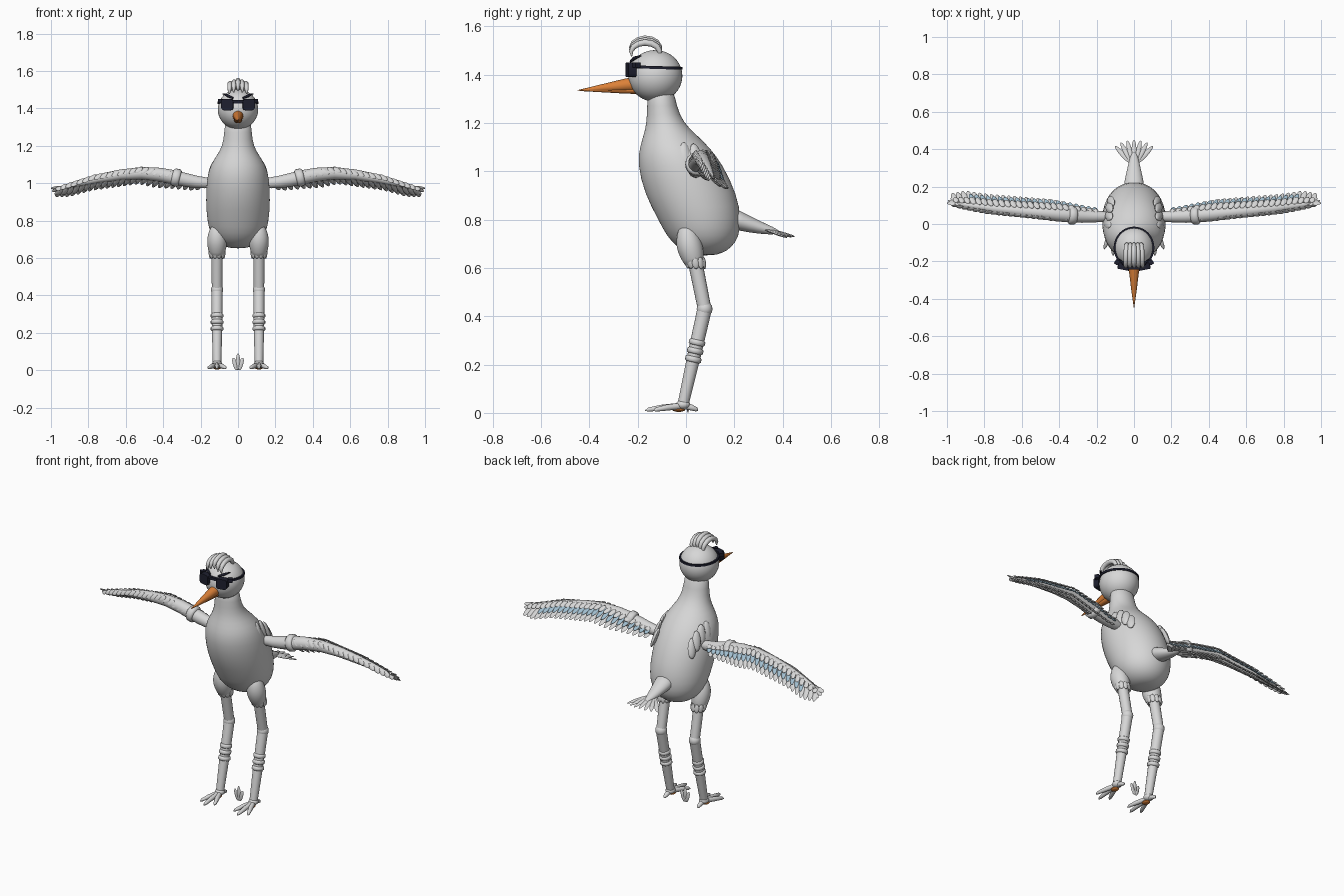
import bpy, bmesh, math
from mathutils import Vector as V, Matrix

if "Cube" in bpy.data.objects:
    bpy.data.objects.remove(bpy.data.objects["Cube"], do_unlink=True)


def material(name, rgb):
    m = bpy.data.materials.new(name)
    m.use_nodes = True
    m.diffuse_color = (*rgb, 1)
    m.node_tree.nodes["Principled BSDF"].inputs["Base Color"].default_value = (*rgb, 1)
    return m


WHITE = material("soft white", (0.68, 0.68, 0.68))
ORANGE = material("beak orange", (0.72, 0.22, 0.04))
DARK = material("dark navy", (0.013, 0.014, 0.028))
BLUE = material("pale blue", (0.36, 0.52, 0.63))


def finish(name, bm, mat, mirror=False, subsurf=0, angle=50):
    bmesh.ops.recalc_face_normals(bm, faces=bm.faces)
    me = bpy.data.meshes.new(name)
    bm.to_mesh(me)
    bm.free()
    me.materials.append(mat)
    me.shade_smooth()
    me.set_sharp_from_angle(angle=math.radians(angle))
    ob = bpy.data.objects.new(name, me)
    bpy.context.scene.collection.objects.link(ob)
    if mirror:
        ob.modifiers.new("mirror", 'MIRROR')
    if subsurf:
        s = ob.modifiers.new("smooth", 'SUBSURF')
        s.levels = s.render_levels = subsurf
    return ob


def ball(bm, loc, size, seg=24, rot=None):
    mtx = Matrix.Translation(loc) @ (rot or Matrix()) @ Matrix.Diagonal((*size, 1))
    bmesh.ops.create_uvsphere(bm, u_segments=seg, v_segments=max(6, seg // 2), radius=1, matrix=mtx)


def leaf(bm, base, d, n, length, width, thick=0.005):
    """Flattened feather starting at base, pointing along d, facing n."""
    d = V(d).normalized()
    side = V(n).cross(d).normalized()
    n = d.cross(side)
    cols = Matrix((side * width, n * thick, d * length / 2)).transposed().to_4x4()
    mtx = Matrix.Translation(V(base) + d * length / 2) @ cols
    bmesh.ops.create_uvsphere(bm, u_segments=8, v_segments=8, radius=1, matrix=mtx)


def loft(bm, rings):
    loops = [[bm.verts.new(p) for p in r] for r in rings]
    n = len(loops[0])
    for a, b in zip(loops, loops[1:]):
        for i in range(n):
            bm.faces.new((a[i], a[(i + 1) % n], b[(i + 1) % n], b[i]))
    bm.faces.new(loops[0])
    bm.faces.new(loops[-1])


def tube(bm, pts, radii, seg=16, ref=(1, 0, 0), flat=1):
    """Round tube through pts; ref gives the width axis, flat squashes the other."""
    pts = [V(p) for p in pts]
    rings = []
    for i, (p, r) in enumerate(zip(pts, radii)):
        t = (pts[min(i + 1, len(pts) - 1)] - pts[max(i - 1, 0)]).normalized()
        up = t.cross(V(ref)).normalized()
        w = up.cross(t)
        angles = [math.tau * k / seg for k in range(seg)]
        rings.append([p + w * r * math.cos(a) + up * r * flat * math.sin(a) for a in angles])
    loft(bm, rings)


def box(bm, loc, size, rot=None):
    mtx = Matrix.Translation(loc) @ (rot or Matrix()) @ Matrix.Diagonal((*size, 1))
    bmesh.ops.create_cube(bm, size=1, matrix=mtx)


# Body and neck: stacked ellipses (height, front, back, half width)
bm = bmesh.new()
profile = [(0.652, 0.05, 0.11, 0.03), (0.66, 0.01, 0.15, 0.07), (0.685, -0.035, 0.19, 0.112),
           (0.73, -0.08, 0.22, 0.148), (0.80, -0.115, 0.23, 0.166), (0.905, -0.172, 0.212, 0.173),
           (1.03, -0.202, 0.152, 0.168), (1.10, -0.192, 0.097, 0.147), (1.15, -0.176, 0.045, 0.112),
           (1.20, -0.163, -0.01, 0.083), (1.27, -0.161, -0.04, 0.073), (1.35, -0.158, -0.05, 0.07)]
rings = []
for z, front, back, rx in profile:
    ang = [math.tau * k / 32 for k in range(32)]
    rings.append([V((rx * math.cos(a), (front + back) / 2 + (back - front) / 2 * math.sin(a), z)) for a in ang])
loft(bm, rings)
finish("body", bm, WHITE, subsurf=1, angle=180)

# Head
HEAD = V((0, -0.127, 1.395))
bm = bmesh.new()
ball(bm, HEAD, (0.108, 0.112, 0.107), 40)
finish("head", bm, WHITE)

# Beak in two halves
bm = bmesh.new()
tube(bm, [(0, -0.2, 1.362), (0, -0.25, 1.357), (0, -0.35, 1.345), (0, -0.45, 1.335)],
     [0.03, 0.027, 0.015, 0.001])
finish("upper_beak", bm, ORANGE)
bm = bmesh.new()
tube(bm, [(0, -0.2, 1.337), (0, -0.25, 1.336), (0, -0.35, 1.335), (0, -0.435, 1.333)],
     [0.022, 0.019, 0.01, 0.001], flat=0.75)
finish("lower_beak", bm, ORANGE)

# Sunglasses: lenses, bridge, strap around the head
bm = bmesh.new()
box(bm, (0.055, -0.228, 1.42), (0.064, 0.034, 0.06), Matrix.Rotation(0.2, 4, 'Z'))
corners = [e for e in bm.edges if abs((e.verts[0].co - e.verts[1].co).normalized().y) > 0.9]
bmesh.ops.bevel(bm, geom=corners, offset=0.014, segments=3, affect='EDGES', profile=0.5)
finish("glasses_lens", bm, DARK, mirror=True, angle=35)
bm = bmesh.new()
box(bm, (0, -0.236, 1.44), (0.06, 0.016, 0.012))
finish("glasses_bridge", bm, DARK)
bm = bmesh.new()
box(bm, (0.091, -0.205, 1.44), (0.024, 0.026, 0.022), Matrix.Rotation(0.6, 4, 'Z'))
finish("glasses_hinge", bm, DARK, mirror=True)
bm = bmesh.new()
strap = [[], [], [], []]
for k in range(40):
    a = math.tau * k / 40
    for ring, (grow, dz) in zip(strap, ((-0.006, -0.006), (0.004, -0.006), (0.004, 0.006), (-0.006, 0.006))):
        y = -0.127 + (0.109 + grow) * math.sin(a)
        ring.append(bm.verts.new(((0.105 + grow) * math.cos(a), y, 1.43 + dz - 0.03 * (y + 0.127))))
for a, b in zip(strap, strap[1:] + strap[:1]):
    for i in range(40):
        bm.faces.new((a[i], a[i - 1], b[i - 1], b[i]))
finish("glasses_strap", bm, DARK, angle=35)

# Slanted brows
bm = bmesh.new()
tube(bm, [(0.026, -0.229, 1.455), (0.055, -0.214, 1.468), (0.08, -0.187, 1.478)],
     [0.005, 0.008, 0.003], 8, ref=(0, 0, 1))
finish("brow", bm, DARK, mirror=True)

# Curled crest
bm = bmesh.new()
for i in range(-2, 3):
    x, drop = i * 0.019, abs(i) * 0.008
    pts = []
    for k in range(9):
        a = math.radians(-15 + 215 * k / 8)
        pts.append((x * (1 + 0.03 * k), -0.168 + 0.06 * math.cos(a), 1.507 - drop + 0.042 * math.sin(a)))
    tube(bm, pts, [0.008, 0.011, 0.013, 0.014, 0.014, 0.013, 0.012, 0.009, 0.003], 10)
finish("crest", bm, WHITE, angle=70)

# Legs: thigh with ragged hem, upper leg, knee, shank, bands
X = 0.112
bm = bmesh.new()
tube(bm, [(X, 0, 0.785), (X, 0.002, 0.765), (X, 0.008, 0.72), (X, 0.017, 0.68), (X, 0.03, 0.64), (X, 0.038, 0.605)],
     [0.012, 0.036, 0.052, 0.055, 0.047, 0.036], 20)
finish("thigh", bm, WHITE, mirror=True, subsurf=1)
bm = bmesh.new()
for k in range(10):
    a = math.tau * k / 10
    out = V((math.cos(a), math.sin(a), 0))
    leaf(bm, V((X, 0.034, 0.645)) + out * 0.041, V((0, 0.2, -1)) - out * 0.1, out, 0.05, 0.014, 0.006)
finish("thigh_hem", bm, WHITE, mirror=True)
bm = bmesh.new()
KNEE, ANKLE = V((X, 0.077, 0.43)), V((X, -0.01, 0.045))
tube(bm, [(X, 0.037, 0.63), KNEE], [0.03, 0.028])
ball(bm, KNEE, (0.033, 0.033, 0.033), 16)
tube(bm, [KNEE, KNEE.lerp(ANKLE, 0.5), ANKLE], [0.03, 0.028, 0.023])
finish("lower_leg", bm, WHITE, mirror=True)
bm = bmesh.new()
down = (ANKLE - KNEE).normalized()
for f in (0.36, 0.45, 0.54):
    c = KNEE.lerp(ANKLE, f)
    tube(bm, [c - down * 0.012, c - down * 0.007, c + down * 0.007, c + down * 0.012],
         [0.028, 0.034, 0.034, 0.028])
finish("leg_band", bm, WHITE, mirror=True)

# Feet: ankle, three front toes, one back toe, and a sole pad
bm = bmesh.new()
ball(bm, (X, -0.012, 0.034), (0.027, 0.03, 0.02), 16)
for dx, dy in ((0, -0.16), (0.048, -0.125), (-0.048, -0.125), (0, 0.06)):
    mid = V((X + dx * 0.55, -0.01 + dy * 0.55, 0.022))
    tube(bm, [(X, -0.01, 0.03), mid, (X + dx * 0.9, -0.01 + dy * 0.9, 0.014), (X + dx, -0.01 + dy, 0.009)],
         [0.014, 0.013, 0.009, 0.001], 10, ref=(-dy, dx, 0))
finish("foot", bm, WHITE, mirror=True)
bm = bmesh.new()
ball(bm, (X, -0.03, 0.012), (0.02, 0.026, 0.008), 12)
finish("sole_pad", bm, ORANGE, mirror=True)

# Tail stump and fan
bm = bmesh.new()
tube(bm, [(0, 0.17, 0.815), (0, 0.23, 0.79), (0, 0.30, 0.768), (0, 0.36, 0.753), (0, 0.385, 0.748)],
     [0.062, 0.052, 0.036, 0.022, 0.008], flat=0.75)
finish("tail", bm, WHITE, subsurf=1)
bm = bmesh.new()
for i in range(-3, 4):
    a = math.radians(i * 14)
    leaf(bm, (i * 0.006, 0.325, 0.765 - abs(i) * 0.002), (math.sin(a), math.cos(a), -0.27),
         (0, 0.2, 1), 0.13, 0.013)
finish("tail_feathers", bm, WHITE)

# Wing arm and cuff
ARM = [V(p) for p in ((0.12, 0.04, 1.0), (0.22, 0.04, 1.003), (0.33, 0.045, 1.03), (0.5, 0.06, 1.065),
                      (0.75, 0.08, 1.03), (0.97, 0.112, 0.968))]
RADII = [0.028, 0.033, 0.042, 0.034, 0.025, 0.01]


def arm_at(x):
    for a, b, ra, rb in zip(ARM, ARM[1:], RADII, RADII[1:]):
        if x <= b.x:
            f = (x - a.x) / (b.x - a.x)
            return a.lerp(b, f), ra + (rb - ra) * f
    return ARM[-1], RADII[-1]


bm = bmesh.new()
tube(bm, ARM, RADII, 16, ref=(0, 1, 0))
finish("wing_arm", bm, WHITE, mirror=True, subsurf=1)
bm = bmesh.new()
cuff = [arm_at(x)[0] for x in (0.31, 0.318, 0.342, 0.35)]
tube(bm, cuff, [0.04, 0.048, 0.048, 0.04], 20, ref=(0, 1, 0))
finish("wing_cuff", bm, WHITE, mirror=True)

# Wing feather rows: name, colour, offset from arm, direction, facing, length, width, first x
BACK, FACE = (0.35, 0.75, -0.65), V((0, 0.65, 0.75))
rows = [("flight_feathers", WHITE, V((0, 0, 0)), BACK, FACE, 0.115, 0.016, 0.2),
        ("under_feathers", WHITE, FACE * -0.6, BACK, FACE, 0.08, 0.014, 0.36),
        ("blue_feathers", BLUE, FACE * 0.6 + V((0, 0.2, 0)), BACK, FACE, 0.078, 0.014, 0.2),
        ("covert_feathers", WHITE, FACE * 0.95, (0.4, 0.7, -0.45), FACE, 0.05, 0.015, 0.2),
        ("leading_feathers", WHITE, V((0, -0.6, 0.65)), (0.7, -0.15, -0.5), V((0, -0.8, 0.6)), 0.05, 0.014, 0.2)]
for name, mat, off, d, face, length, width, start in rows:
    bm = bmesh.new()
    count = int((0.945 - start) / 0.029)
    for k in range(count):
        x = start + (0.945 - start) * k / (count - 1)
        if mat is BLUE and x > 0.86:
            continue
        p, r = arm_at(x)
        scale = min(1, 0.55 + (x - 0.2) * 2.2, 0.55 + (0.98 - x) * 4)
        leaf(bm, p + off * r, d, face, length * scale, width)
    finish(name, bm, mat, mirror=True)

# Wing tip fan
bm = bmesh.new()
for d in ((1, 0.1, -0.1), (1, 0.3, -0.35), (0.8, 0.5, -0.6)):
    leaf(bm, (0.925, 0.105, 0.98), d, FACE, 0.077, 0.014)
finish("wing_tip_feathers", bm, WHITE, mirror=True)

# Shoulder petals
bm = bmesh.new()
for y, z, x, tilt in ((-0.01, 1.12, 0.125, -0.25), (0.03, 1.115, 0.12, 0), (0.07, 1.09, 0.118, 0.2), (0.1, 1.055, 0.11, 0.4)):
    leaf(bm, (x, y, z), (0.25, 0.25 + tilt * 0.3, -1), (1, 0.5, 0.35), 0.115, 0.026, 0.014)
finish("shoulder_feathers", bm, WHITE, mirror=True)

# Small loose tuft standing between the feet
bm = bmesh.new()
for lean, h in ((-0.3, 0.07), (0, 0.09), (0.3, 0.07)):
    leaf(bm, (lean * 0.02, 0.008, 0), (lean, 0, 1), (0, 1, 0), h, 0.012, 0.005)
finish("loose_tuft", bm, WHITE)
